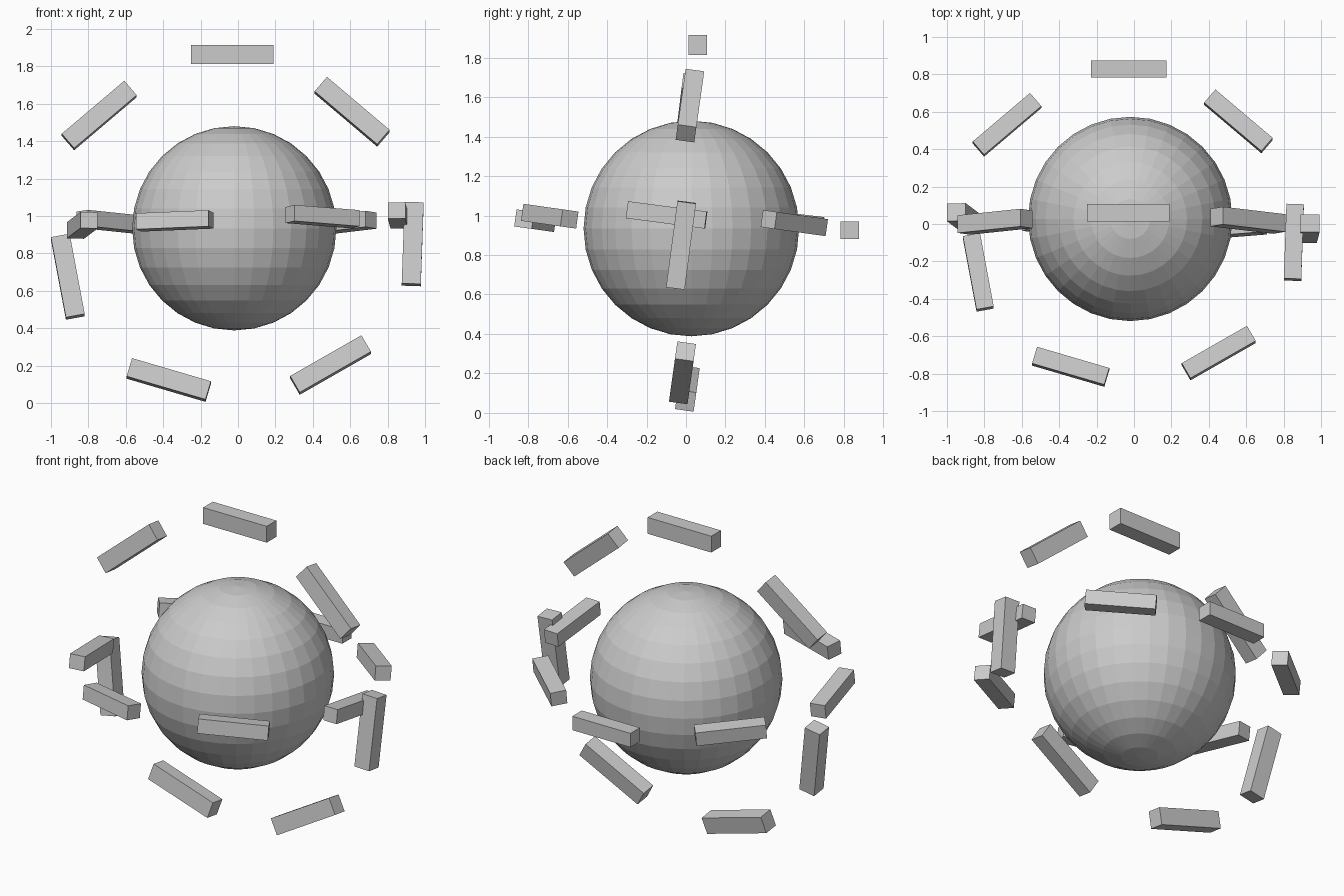
import bpy, math
from mathutils import Matrix, Vector

if "Cube" in bpy.data.objects:
    bpy.data.objects.remove(bpy.data.objects["Cube"])

# Core: flat-shaded ball
bpy.ops.mesh.primitive_uv_sphere_add(segments=32, ring_count=16, radius=0.546,
                                     location=(-0.02, 0.027, 0.934))
bpy.context.object.name = "core_ball"

# Hand-placed loose ring of bars: (centre x, y, z, slope in front view, backward tilt), degrees
BARS = [
    (-0.03, 0.06, 1.863, 0, 0),
    (0.61, 0.02, 1.557, -40.5, 8),
    (0.934, -0.025, 0.85, 88, 7.5),
    (0.495, -0.018, 0.203, 30, 8),
    (-0.37, 0.007, 0.123, -16.5, 8),
    (-0.91, 0.033, 0.675, -79.5, 8),
    (-0.742, 0.012, 1.537, 40.5, 7),
]
SIZE = (0.44, 0.095, 0.102)


def add_ring(name, placement):
    for i, (x, y, z, slope, tilt) in enumerate(BARS):
        bpy.ops.mesh.primitive_cube_add(size=1)
        bar = bpy.context.object
        bar.name = f"{name}_bar_{i + 1}"
        local = (Matrix.Translation((x, y, z))
                 @ Matrix.Rotation(math.radians(-tilt), 4, 'X')
                 @ Matrix.Rotation(math.radians(-slope), 4, 'Y')
                 @ Matrix.Diagonal((*SIZE, 1)))
        bar.data.transform(placement @ local)


# Upright ring, and a smaller copy laid flat around the ball
add_ring("upright_ring", Matrix.Identity(4))
add_ring("flat_ring", Matrix.Translation((0, -0.876, 0.98))
         @ Matrix.Rotation(math.radians(-90), 4, 'X')
         @ Matrix.Scale(0.915, 4))
